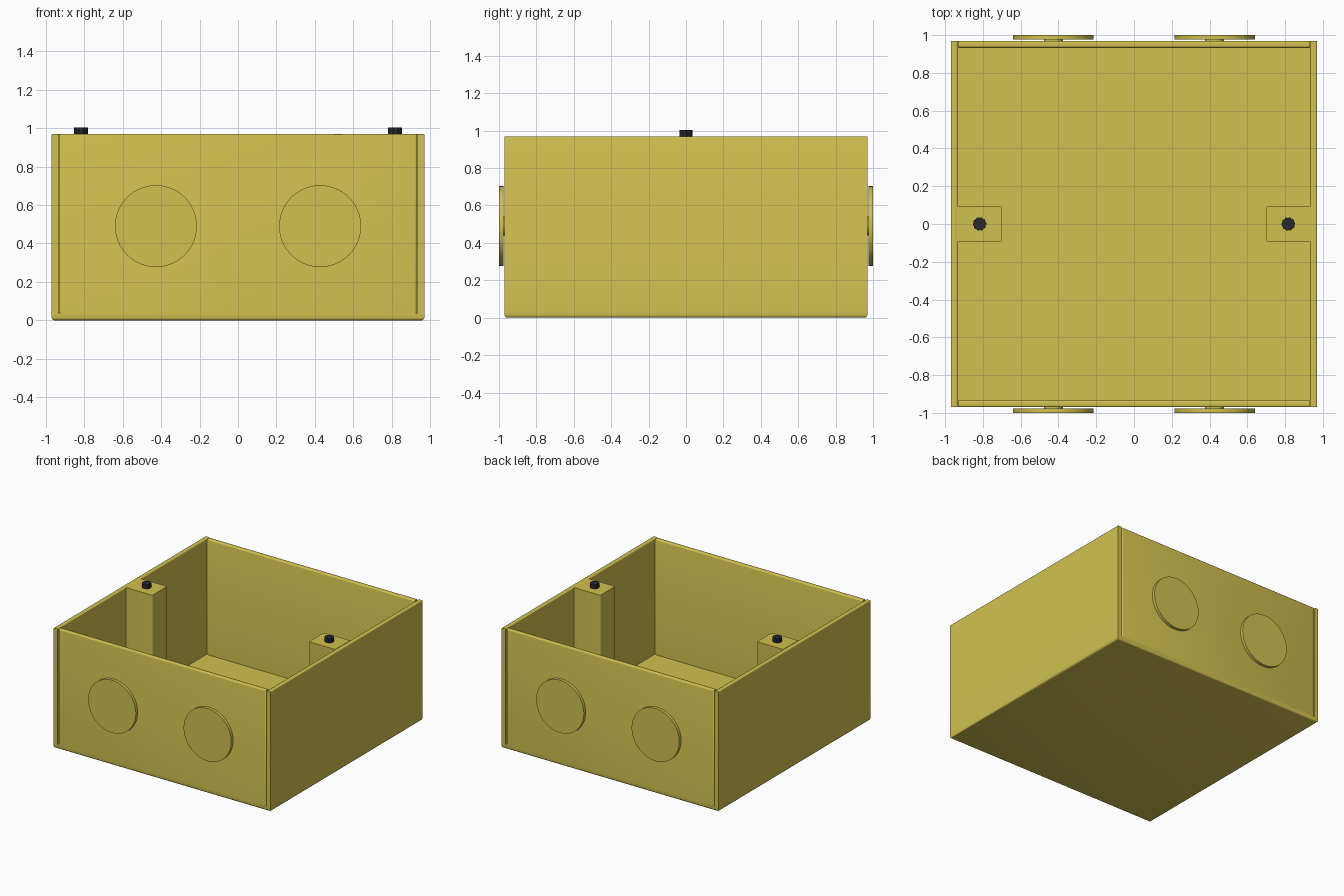
import bpy
import bmesh
import math
from mathutils import Matrix, Vector

cube = bpy.data.objects.get("Cube")
if cube:
    bpy.data.objects.remove(cube, do_unlink=True)


def make_material(name, color):
    mat = bpy.data.materials.new(name)
    mat.use_nodes = True
    mat.diffuse_color = color
    mat.node_tree.nodes["Principled BSDF"].inputs["Base Color"].default_value = color
    return mat


yellow = make_material("mustard yellow", (0.64, 0.53, 0.08, 1))
black = make_material("screw black", (0.02, 0.022, 0.026, 1))

HALF = 0.97       # half width and depth of the box
TOP = 0.97        # rim height
WALL = 0.037      # sheet thickness
INNER = HALF - WALL


def finish(name, bm, mat):
    bmesh.ops.recalc_face_normals(bm, faces=bm.faces)
    mesh = bpy.data.meshes.new(name)
    bm.to_mesh(mesh)
    bm.free()
    mesh.materials.append(mat)
    obj = bpy.data.objects.new(name, mesh)
    bpy.context.collection.objects.link(obj)
    bpy.ops.object.select_all(action="DESELECT")
    obj.select_set(True)
    bpy.context.view_layer.objects.active = obj
    bpy.ops.object.shade_smooth_by_angle(angle=math.radians(35))
    return obj


def box(name, low, high, radius=0.0, rule=None):
    """Box between two corners; edges that pass the rule are rounded."""
    low, high = Vector(low), Vector(high)
    bm = bmesh.new()
    bmesh.ops.create_cube(bm, size=1)
    for v in bm.verts:
        v.co = (low + high) / 2 + v.co * (high - low)
    if rule:
        edges = [e for e in bm.edges if rule(*(v.co for v in e.verts))]
        bmesh.ops.bevel(bm, geom=edges, offset=radius, segments=3,
                        profile=0.5, affect="EDGES")
    return finish(name, bm, yellow)


def cylinder(bm, radius, y_low, y_high, x, z, sides=64):
    place = Matrix.Translation((x, (y_low + y_high) / 2, z)) @ Matrix.Rotation(math.pi / 2, 4, "X")
    bmesh.ops.create_cone(bm, cap_ends=True, segments=sides, radius1=radius, radius2=radius,
                          depth=abs(y_high - y_low), matrix=place)


# Floor with a rounded bend along its lower rim
box("floor", (-HALF, -HALF, 0), (HALF, HALF, WALL), 0.015,
    lambda a, b: a.z < 0.01 and b.z < 0.01)

for side, label in ((1, "left"), (-1, "right")):
    # Side wall over the full depth
    x0, x1 = sorted((side * (INNER + 0.002), side * HALF))
    box(label + "_wall", (x0, -HALF, WALL - 0.005), (x1, HALF, TOP), 0.006,
        lambda a, b: a.z > 0.5 and b.z > 0.5 and abs(a.x - b.x) < 0.01)

    # Mounting post with rounded inner corners
    x0, x1 = sorted((side * 0.70, side * (INNER + 0.003)))
    box(label + "_post", (x0, -0.095, 0.01), (x1, 0.095, TOP), 0.012,
        lambda a, b: abs(a.z - b.z) > 0.5 and abs(a.x) < 0.8)

    # Knurled screw head with a hex socket
    bm = bmesh.new()
    count = 40
    ring = []
    for i in range(count):
        r = 0.036 if i % 4 < 2 else 0.033
        a = math.tau * i / count
        ring.append(bm.verts.new((side * 0.817 + r * math.cos(a), r * math.sin(a), TOP - 0.005)))
    base = bm.faces.new(ring)
    raised = bmesh.ops.extrude_face_region(bm, geom=[base], use_keep_orig=True)["geom"]
    bmesh.ops.translate(bm, vec=(0, 0, 0.039),
                        verts=[g for g in raised if isinstance(g, bmesh.types.BMVert)])
    finish(label + "_screw", bm, black)

for side, label in ((-1, "front"), (1, "back")):
    # End wall standing between the side walls, with a fine seam at each corner
    y0, y1 = sorted((side * INNER, side * HALF))
    box(label + "_wall", (-INNER + 0.004, y0, WALL - 0.005), (INNER - 0.004, y1, TOP), 0.01,
        lambda a, b: (abs(a.z - b.z) > 0.5 and abs(a.y) > 0.95)
        or (a.z > 0.5 and b.z > 0.5 and abs(a.y - b.y) < 0.01))

    # Punched discs standing just off the wall on a small tab
    for x, place in ((0.427, "left"), (-0.427, "right")):
        bm = bmesh.new()
        cylinder(bm, 0.213, side * 0.976, side * 1.0, x, 0.49)
        cylinder(bm, 0.05, side * 0.96, side * 0.98, x, 0.49, 24)
        finish(label + "_" + place + "_knockout", bm, yellow)
